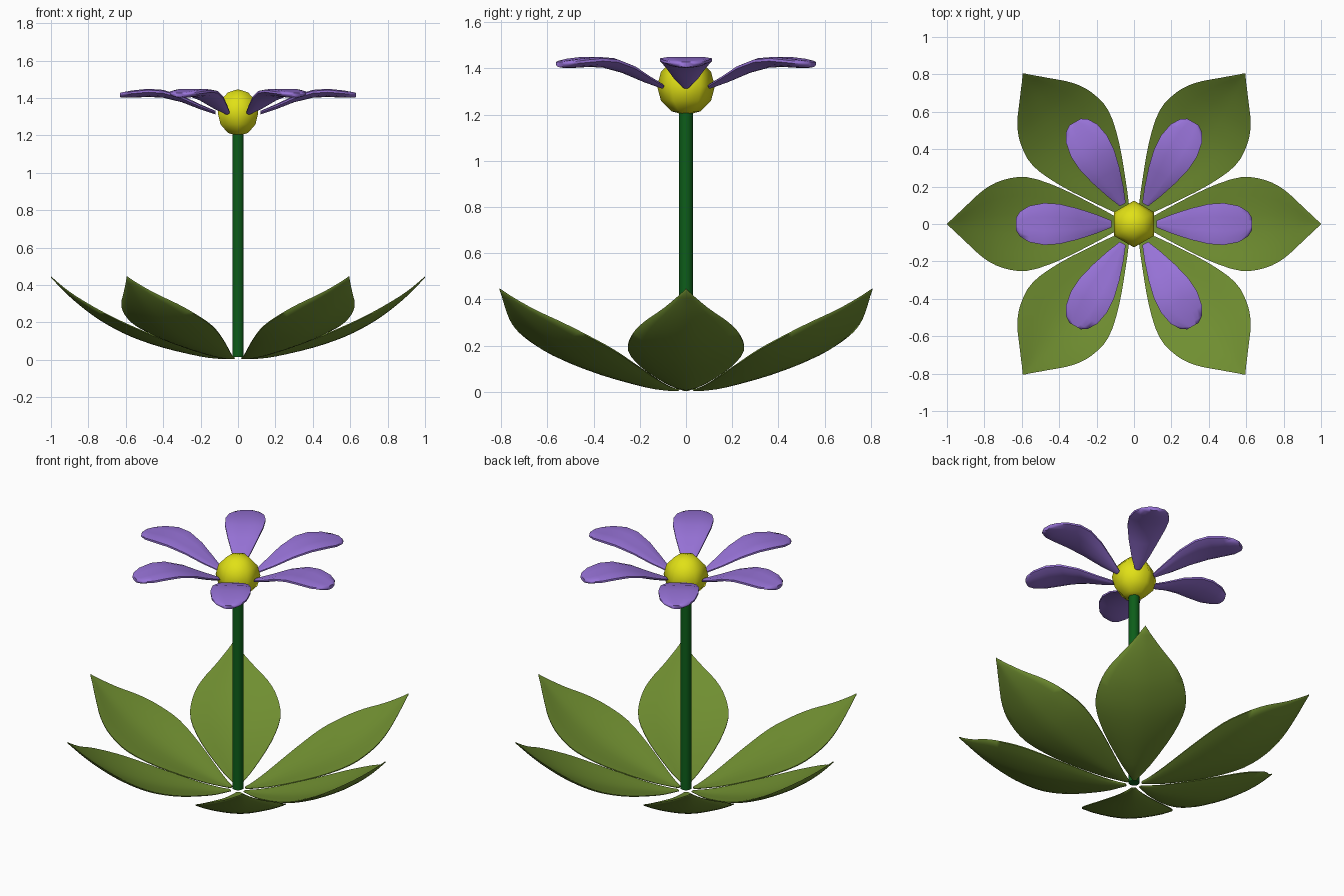
import bpy, bmesh, math
from mathutils import Matrix, Vector

cube = bpy.data.objects.get("Cube")
if cube:
    bpy.data.objects.remove(cube)


def material(name, rgb):
    m = bpy.data.materials.new(name)
    m.use_nodes = True
    m.diffuse_color = (*rgb, 1)
    m.node_tree.nodes["Principled BSDF"].inputs["Base Color"].default_value = (*rgb, 1)
    return m


leaf_green = material("leaf green", (0.16, 0.27, 0.03))
stem_green = material("stem green", (0.004, 0.11, 0.01))
petal_purple = material("petal purple", (0.31, 0.17, 0.68))
heart_yellow = material("heart yellow", (0.75, 0.75, 0.008))


def finish(bm, name, mat, angle):
    bmesh.ops.recalc_face_normals(bm, faces=bm.faces)
    mesh = bpy.data.meshes.new(name)
    bm.to_mesh(mesh)
    bm.free()
    mesh.materials.append(mat)
    obj = bpy.data.objects.new(name, mesh)
    bpy.context.collection.objects.link(obj)
    bpy.ops.object.select_all(action='DESELECT')
    bpy.context.view_layer.objects.active = obj
    obj.select_set(True)
    bpy.ops.object.shade_smooth_by_angle(angle=math.radians(angle))
    return obj


def smooth_path(points, steps):
    """Catmull-Rom curve through the stations."""
    pts = [Vector(p) for p in points]
    pts = [2 * pts[0] - pts[1]] + pts + [2 * pts[-1] - pts[-2]]
    out = []
    for a, b, c, d in zip(pts, pts[1:], pts[2:], pts[3:]):
        for i in range(steps):
            t = i / steps
            out.append(0.5 * (2 * b + (c - a) * t + (2 * a - 5 * b + 4 * c - d) * t * t
                              + (3 * b - a - 3 * c + d) * t ** 3))
    return out + [pts[-2]]


def blade(name, mat, stations, steps, columns, cup, thick, rim, heading):
    """Curved lens-section blade; stations are (radius, half width, height)."""
    bm = bmesh.new()
    rings = []
    widest = max(s[1] for s in stations)
    for r, w, z in smooth_path(stations, steps):
        w = max(w, 0.002)
        scale = w / widest
        ring = []
        for side in (1, -1):
            for i in range(columns + 1):
                u = side * (2 * i / columns - 1)
                half = (rim + thick * math.sqrt(max(0, 1 - u * u))) * (0.35 + 0.65 * scale)
                ring.append(bm.verts.new((r, u * w, z + cup * scale * abs(u) ** 1.6 + side * half)))
        rings.append(ring)
    n = len(rings[0])
    for a, b in zip(rings, rings[1:]):
        for i in range(n):
            bm.faces.new((a[i], a[(i + 1) % n], b[(i + 1) % n], b[i]))
    bm.faces.new(rings[0])
    bm.faces.new(rings[-1])
    bm.transform(Matrix.Rotation(math.radians(heading), 4, 'Z'))
    return finish(bm, name, mat, 60)


# Six cupped leaves around the foot
leaf = [(0.045, 0.012, 0.008), (0.1, 0.04, 0.011), (0.2, 0.095, 0.025), (0.4, 0.195, 0.075),
        (0.57, 0.25, 0.135), (0.7, 0.235, 0.2), (0.8, 0.185, 0.265), (0.9, 0.095, 0.345),
        (1.0, 0.0, 0.443)]
for i, heading in enumerate((0, 53.6, 126.4, 180, 233.6, 306.4)):
    blade(f"leaf_{i + 1}", leaf_green, leaf, 3, 10, 0.045, 0.009, 0.003, heading)

# Six blunt petals around the flower heart
petal = [(0.12, 0.018, 1.322), (0.2, 0.05, 1.352), (0.3, 0.083, 1.395), (0.4, 0.107, 1.422),
         (0.48, 0.112, 1.427), (0.56, 0.097, 1.421), (0.61, 0.066, 1.417), (0.63, 0.035, 1.416)]
for i in range(6):
    blade(f"petal_{i + 1}", petal_purple, petal, 1, 6, 0.01, 0.015, 0.006, 60 * i)

# Flower heart
bm = bmesh.new()
bmesh.ops.create_uvsphere(bm, u_segments=6, v_segments=6, radius=0.125,
                          matrix=Matrix.Translation((0, 0, 1.322)))
finish(bm, "flower_heart", heart_yellow, 65)

# Stem
bm = bmesh.new()
bmesh.ops.create_cone(bm, cap_ends=True, segments=10, radius1=0.031, radius2=0.031, depth=1.2,
                      matrix=Matrix.Translation((0, 0, 0.615)))
finish(bm, "stem", stem_green, 50)
